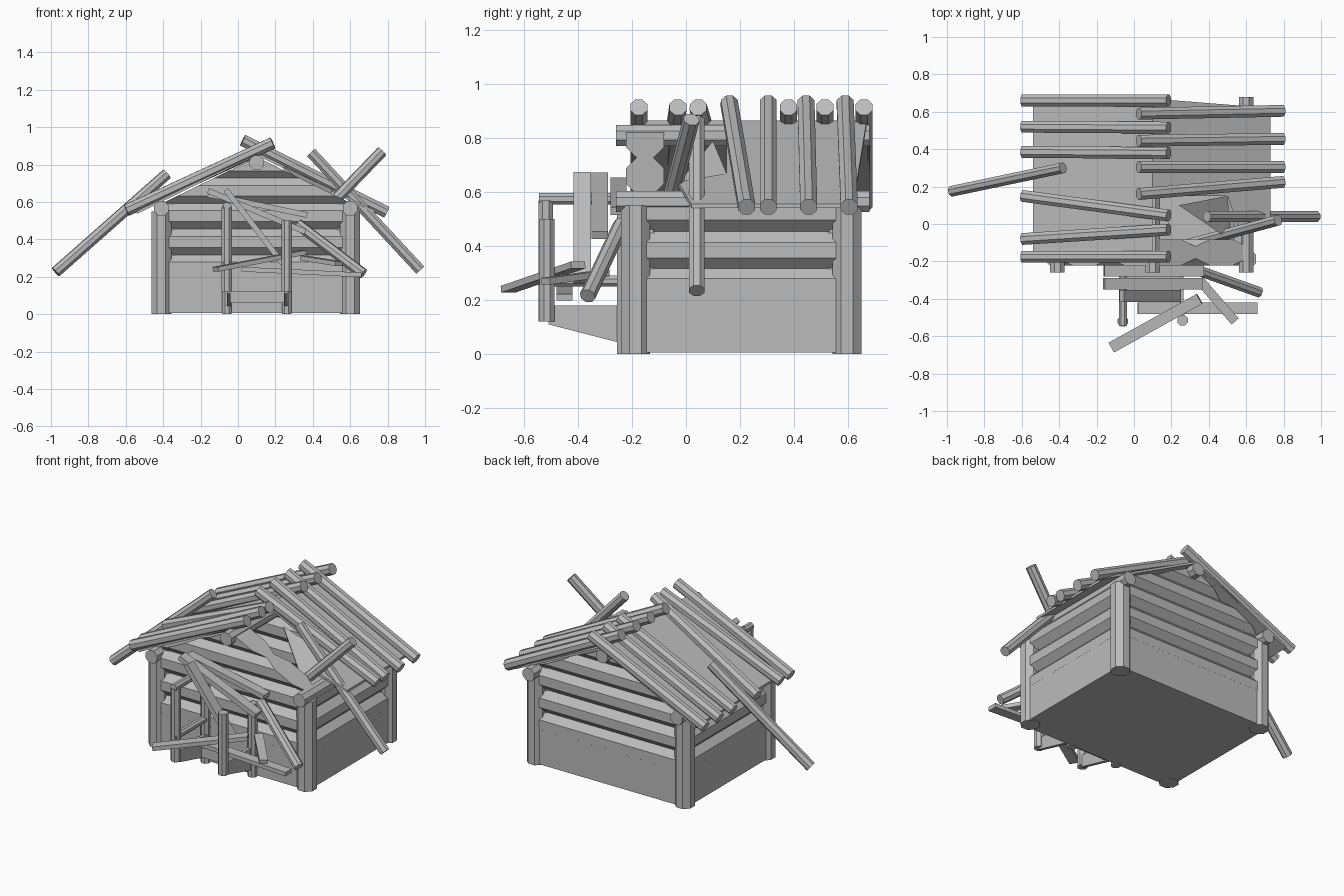
import bpy, bmesh, math
from mathutils import Vector, Matrix

cube = bpy.data.objects.get("Cube")
if cube:
    bpy.data.objects.remove(cube, do_unlink=True)

wood = bpy.data.materials.new("weathered_grey")
wood.use_nodes = True
grey = (0.5, 0.5, 0.5, 1)
wood.diffuse_color = grey
wood.node_tree.nodes["Principled BSDF"].inputs["Base Color"].default_value = grey


def finish(name, bm):
    bmesh.ops.recalc_face_normals(bm, faces=bm.faces)
    mesh = bpy.data.meshes.new(name)
    bm.to_mesh(mesh)
    bm.free()
    mesh.materials.append(wood)
    obj = bpy.data.objects.new(name, mesh)
    bpy.context.collection.objects.link(obj)
    return obj


def placement(a, b):
    a, b = Vector(a), Vector(b)
    rot = (b - a).to_track_quat('Z', 'Y').to_matrix().to_4x4()
    return Matrix.Translation((a + b) / 2) @ rot, (b - a).length


def log(name, a, b, r=0.034, cuts=()):
    """Eight-sided timber between two points, trimmed by (point, normal) cuts."""
    m, length = placement(a, b)
    bm = bmesh.new()
    bmesh.ops.create_cone(bm, cap_ends=True, segments=8, radius1=r, radius2=r,
                          depth=length, matrix=m @ Matrix.Rotation(math.pi / 8, 4, 'Z'))
    for point, normal in cuts:
        geom = bm.verts[:] + bm.edges[:] + bm.faces[:]
        cut = bmesh.ops.bisect_plane(bm, geom=geom, plane_co=point, plane_no=normal,
                                     clear_outer=True)["geom_cut"]
        bmesh.ops.holes_fill(bm, edges=[e for e in cut if isinstance(e, bmesh.types.BMEdge)])
    return finish(name, bm)


def plank(name, a, b, width, thick):
    """Sawn board between two points."""
    m, length = placement(a, b)
    bm = bmesh.new()
    bmesh.ops.create_cube(bm, size=1, matrix=m @ Matrix.Diagonal((width, thick, length, 1)))
    return finish(name, bm)


def box(name, lo, hi):
    lo, hi = Vector(lo), Vector(hi)
    bm = bmesh.new()
    bmesh.ops.create_cube(bm, size=1, matrix=Matrix.Translation((lo + hi) / 2)
                          @ Matrix.Diagonal((*(hi - lo), 1)))
    return finish(name, bm)


def prism(name, points, offset):
    """Flat outline pushed along an offset."""
    bm = bmesh.new()
    face = bm.faces.new([bm.verts.new(p) for p in points])
    new = bmesh.ops.extrude_face_region(bm, geom=[face])["geom"]
    bmesh.ops.translate(bm, vec=offset, verts=[v for v in new if isinstance(v, bmesh.types.BMVert)])
    return finish(name, bm)


# Cabin: floor, corner posts, wall skirts and stacked wall logs
LEFT, RIGHT, FRONT, BACK, MID = -0.41, 0.6, -0.187, 0.597, 0.1
PITCH, RIDGE = 0.49, 0.865
WALL_R, WALL_LOGS = 0.076, (0.25, 0.385, 0.525)
box("floor", (LEFT, FRONT, 0.005), (RIGHT, BACK, 0.02))
for x, side in ((LEFT, -1), (RIGHT, 1)):
    for y in (FRONT, BACK):
        log("corner_post", (x, y, 0), (x, y, 0.55), 0.058)
    box("side_wall_skirt", (x - 0.035, FRONT, 0.005), (x + 0.035, BACK, 0.26))
    for z in WALL_LOGS:
        inner = x - side * 0.035
        log("side_wall_log", (inner, FRONT, z), (inner, BACK, z), WALL_R)
    log("eave_beam", (x, -0.26, 0.565), (x, 0.68, 0.565), 0.042)

# End walls, with gable logs trimmed along the roof pitch
trims = [((MID, 0, RIDGE - 0.025), (side * PITCH, 0, 1)) for side in (-1, 1)]
for y, side in ((FRONT, -1), (BACK, 1)):
    box("end_wall_skirt", (LEFT, y - 0.035, 0.005), (RIGHT, y + 0.035, 0.26))
    inner = y - side * 0.035
    for z in WALL_LOGS:
        log("end_wall_log", (LEFT, inner, z), (RIGHT, inner, z), WALL_R)
    for z in (0.66, 0.795):
        log("gable_log", (LEFT, inner, z), (RIGHT, inner, z), WALL_R, trims)
log("ridge_beam", (MID, -0.26, 0.81), (MID, 0.68, 0.81), 0.042)


# Roof sheets, the right one broken open at the front
def roof_point(x, y):
    return (x, y, RIDGE - PITCH * abs(x - MID))


prism("left_roof_sheet", [roof_point(*p) for p in
      ((MID, -0.2), (MID, 0.68), (-0.54, 0.68), (-0.54, -0.2))], (0, 0, -0.015))
prism("right_roof_sheet", [roof_point(*p) for p in
      ((MID, 0.15), (MID, 0.67), (0.73, 0.62), (0.73, 0.02), (0.56, -0.03), (0.5, 0.15))],
      (0, 0, -0.015))
prism("hanging_roof_flap", [(0.24, 0.1, 0.79), (0.5, 0.15, 0.67), (0.52, -0.09, 0.56)],
      (0, 0, -0.012))

# Roof logs: y at the ridge end, y at the eave end
for top, low in ((0.66, 0.66), (0.515, 0.52), (0.38, 0.385), (0.045, 0.15), (-0.03, -0.08), (-0.175, -0.175)):
    log("left_roof_log", (0.185, top, 0.915), (-0.595, low, 0.555))
for top, low in ((0.59, 0.605), (0.445, 0.455), (0.305, 0.305), (0.16, 0.225)):
    log("right_roof_log", (0.025, top, 0.93), (0.795, low, 0.545))

# Logs that slid off the roof
log("fallen_left_log", (-0.38, 0.3, 0.75), (-0.975, 0.175, 0.225), 0.031)
log("fallen_right_log", (0.39, 0.04, 0.865), (0.975, 0.04, 0.235), 0.031)
log("fallen_inward_log", (0.77, 0.02, 0.87), (0.21, -0.13, 0.29), 0.031)

# Porch: open stringers, step board, posts and rails
for x in (-0.06, 0.245):
    prism("porch_stringer", [(x, -0.51, 0.11), (x, -0.22, 0.035),
                             (x, -0.22, 0.18), (x, -0.51, 0.18)], (0.02, 0, 0))
box("porch_step_board", (-0.05, -0.3, 0.06), (0.25, -0.24, 0.12))
log("porch_post_left", (-0.06, -0.52, 0.12), (-0.06, -0.52, 0.57), 0.03)
log("porch_post_right", (0.26, -0.515, 0.12), (0.26, -0.515, 0.5), 0.03)
log("door_post_left", (-0.06, -0.23, 0), (-0.06, -0.23, 0.58), 0.028)
log("door_post_right", (0.26, -0.23, 0), (0.26, -0.23, 0.45), 0.028)
log("porch_top_rail", (-0.06, -0.545, 0.575), (-0.06, -0.2, 0.575), 0.023)
log("porch_low_rail", (-0.06, -0.545, 0.27), (-0.06, -0.24, 0.27), 0.022)

# Collapsed porch roof boards
plank("porch_board_back", (-0.16, -0.25, 0.64), (0.37, -0.25, 0.53), 0.06, 0.03)
plank("porch_board_middle", (-0.16, -0.32, 0.66), (0.36, -0.32, 0.44), 0.06, 0.03)
plank("porch_board_steep", (-0.065, -0.385, 0.665), (0.24, -0.385, 0.27), 0.065, 0.03)
plank("porch_board_low", (0.02, -0.45, 0.24), (0.66, -0.45, 0.21), 0.06, 0.025)
plank("porch_board_front", (-0.12, -0.66, 0.24), (0.35, -0.4, 0.33), 0.06, 0.025)
plank("porch_board_corner", (0.35, -0.3, 0.3), (0.54, -0.52, 0.27), 0.05, 0.025)
log("porch_leaning_log", (0.32, -0.24, 0.48), (0.67, -0.365, 0.215), 0.03)
